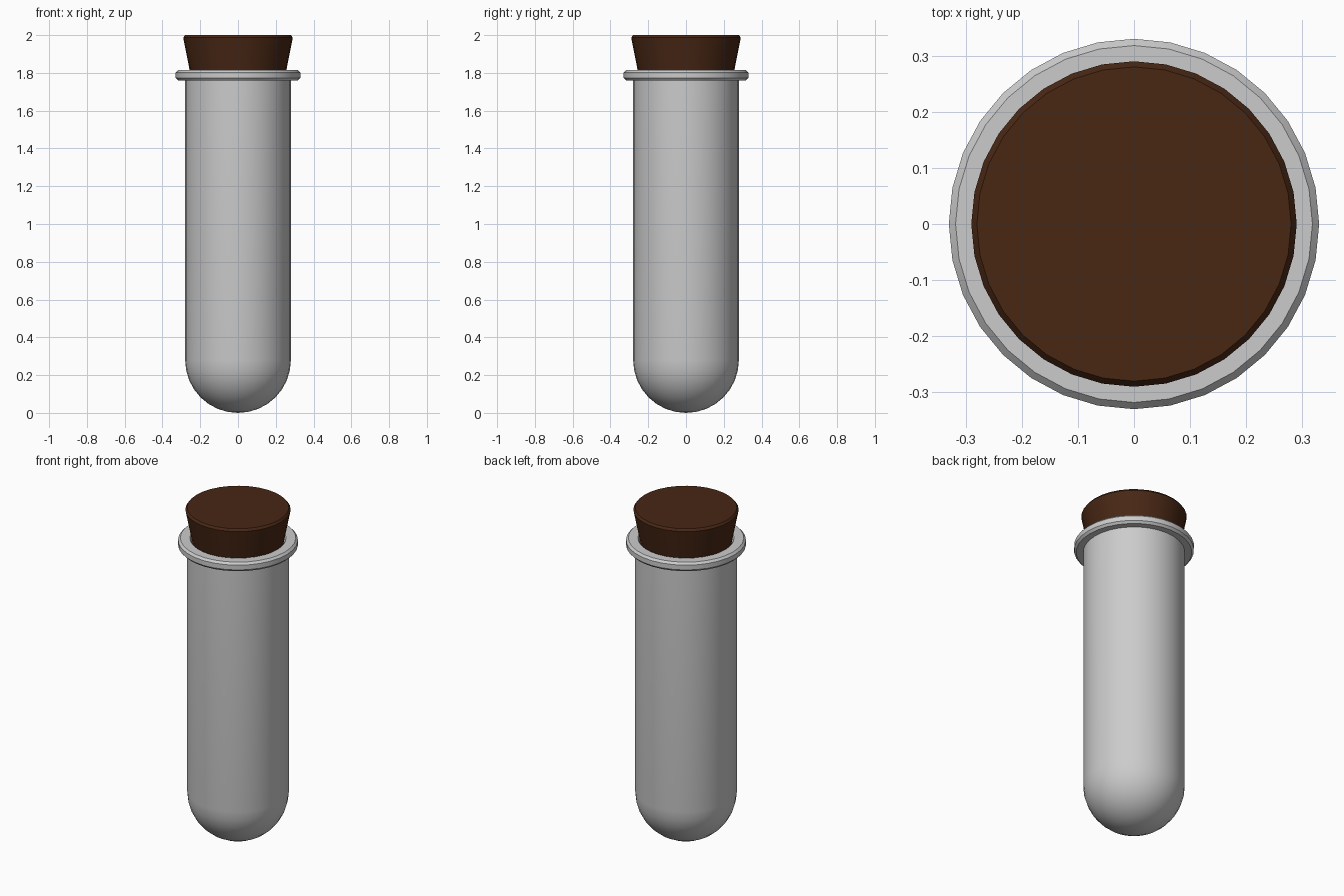
import bpy, bmesh, math

if "Cube" in bpy.data.objects:
    bpy.data.objects.remove(bpy.data.objects["Cube"])

SIDES = 32


def lathe(name, profile, angle=35):
    """Spin an (r, z) profile around z; points on the axis become poles."""
    bm = bmesh.new()
    verts = [bm.verts.new((r, 0, z)) for r, z in profile]
    edges = [bm.edges.new(p) for p in zip(verts, verts[1:])]
    bmesh.ops.spin(bm, geom=verts + edges, cent=(0, 0, 0), axis=(0, 0, 1),
                   angle=2 * math.pi, steps=SIDES)
    bmesh.ops.remove_doubles(bm, verts=bm.verts, dist=1e-5)
    bmesh.ops.recalc_face_normals(bm, faces=bm.faces)
    me = bpy.data.meshes.new(name)
    bm.to_mesh(me)
    bm.free()
    ob = bpy.data.objects.new(name, me)
    bpy.context.collection.objects.link(ob)
    bpy.ops.object.select_all(action='DESELECT')
    ob.select_set(True)
    bpy.context.view_layer.objects.active = ob
    bpy.ops.object.shade_smooth_by_angle(angle=math.radians(angle))
    return ob


def dome(radius, centre_z, steps=8):
    """Quarter arc from the bottom pole up to the full radius."""
    return [(radius * math.sin(a), centre_z - radius * math.cos(a))
            for a in (i * math.pi / 2 / steps for i in range(steps + 1))]


# Hollow round-bottomed tube with a flanged lip
outer = dome(0.28, 0.28)
lip = [(0.28, 1.76), (0.318, 1.76), (0.33, 1.773), (0.33, 1.802),
       (0.318, 1.815), (0.265, 1.815), (0.255, 1.80)]
inner = dome(0.255, 0.28)[::-1]
lathe("glass_tube", outer + lip + inner)

# Tapered stopper with a small bevel on its top edge
stopper = lathe("cork_stopper", [(0, 1.62), (0.218, 1.62), (0.29, 1.987),
                                 (0.28, 2.0), (0, 2.0)], 30)
mat = bpy.data.materials.new("dark_cork")
mat.diffuse_color = (0.065, 0.02, 0.007, 1)
mat.use_nodes = True
mat.node_tree.nodes["Principled BSDF"].inputs["Base Color"].default_value = mat.diffuse_color
stopper.data.materials.append(mat)
